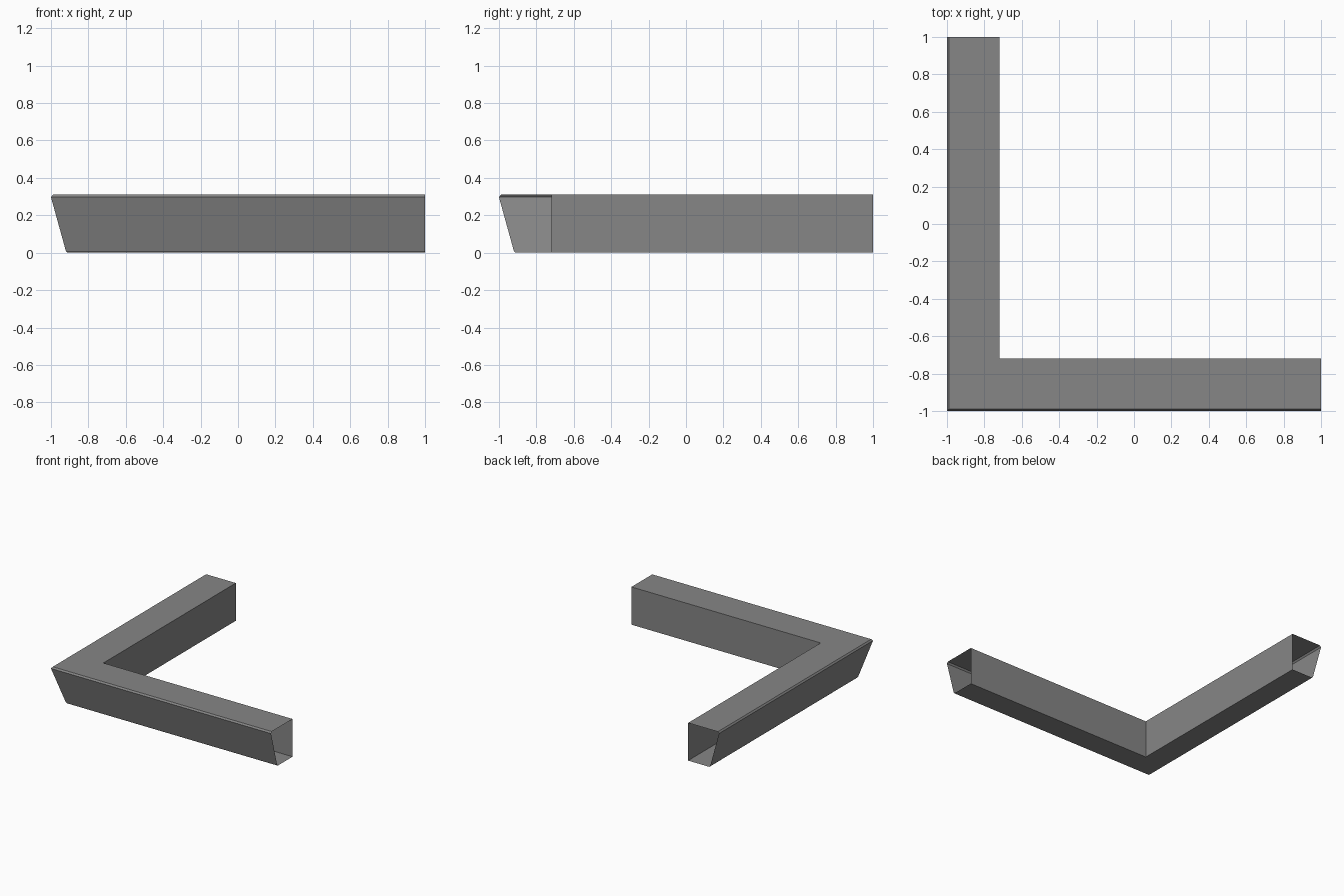
import bpy
import bmesh

cube = bpy.data.objects.get("Cube")
if cube:
    bpy.data.objects.remove(cube, do_unlink=True)

# Plain grey finish
grey = bpy.data.materials.new("grey")
grey.use_nodes = True
colour = (0.24, 0.24, 0.24, 1)
grey.diffuse_color = colour
grey.node_tree.nodes["Principled BSDF"].inputs["Base Color"].default_value = colour

# Hollow section: distance in from the outer edge, height
profile = [(0.28, 0.31), (0.01, 0.31), (0.0, 0.297),
           (0.08, 0.008), (0.088, 0.0), (0.28, 0.0)]

# Sweep the section along both arms with a mitred corner and open ends
path = [lambda d: (1, d - 1), lambda d: (d - 1, d - 1), lambda d: (d - 1, 1)]
bm = bmesh.new()
rings = [[bm.verts.new((*place(d), z)) for d, z in profile] for place in path]
for near, far in zip(rings, rings[1:]):
    for i in range(len(profile)):
        j = (i + 1) % len(profile)
        bm.faces.new((far[i], far[j], near[j], near[i]))

mesh = bpy.data.meshes.new("corner_trim")
bm.to_mesh(mesh)
bm.free()
mesh.materials.append(grey)
trim = bpy.data.objects.new("corner_trim", mesh)
bpy.context.collection.objects.link(trim)
